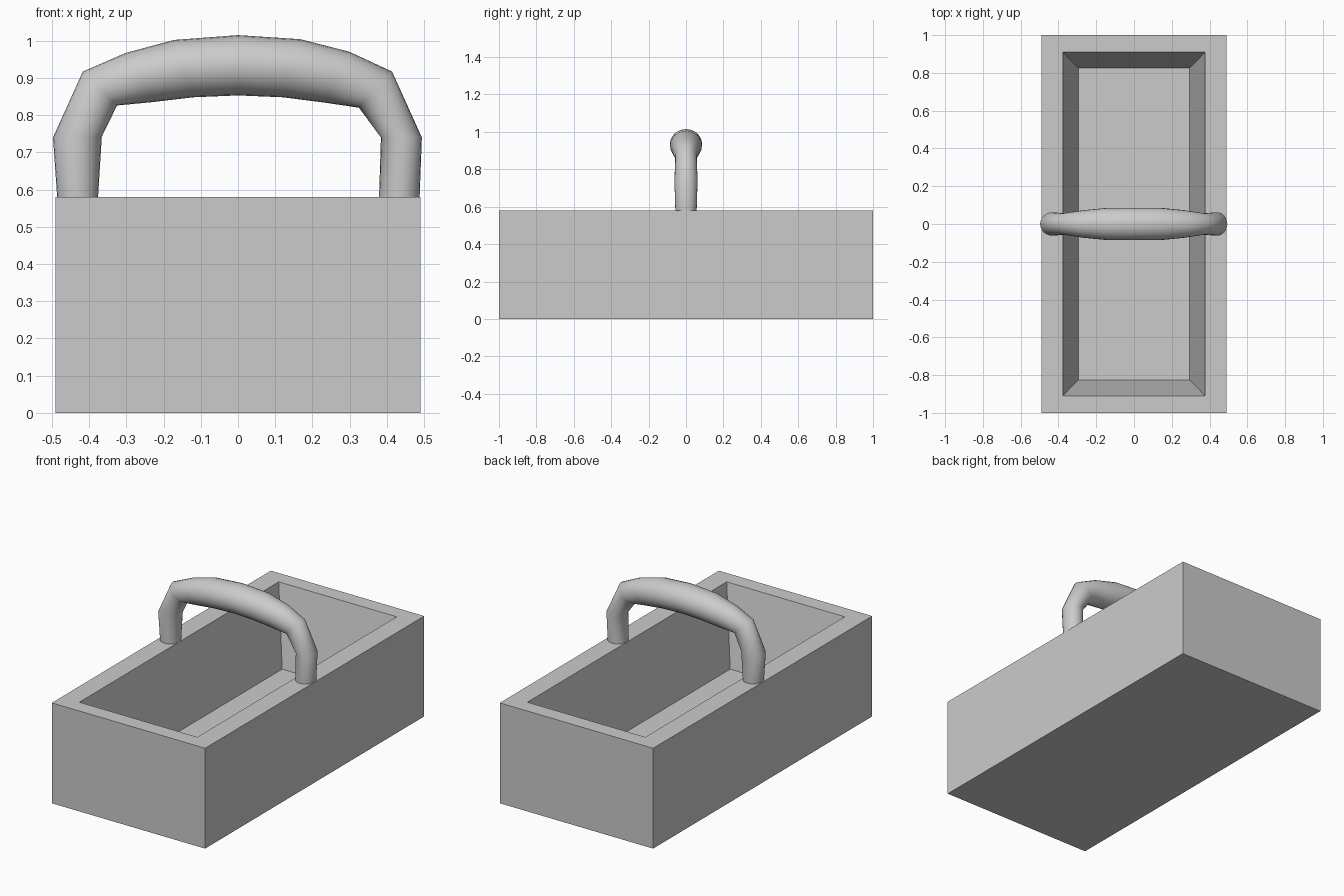
import bpy, bmesh, math

if "Cube" in bpy.data.objects:
    bpy.data.objects.remove(bpy.data.objects["Cube"])


def finish(name, bm, smooth=False):
    bmesh.ops.recalc_face_normals(bm, faces=bm.faces)
    me = bpy.data.meshes.new(name)
    bm.to_mesh(me)
    bm.free()
    ob = bpy.data.objects.new(name, me)
    bpy.context.collection.objects.link(ob)
    if smooth:
        bpy.context.view_layer.objects.active = ob
        ob.select_set(True)
        bpy.ops.object.shade_smooth_by_angle(angle=math.radians(50))
        ob.select_set(False)
    return ob


def loft(bm, rings):
    """Join successive rings of points with quads and cap both ends."""
    loops = [[bm.verts.new(p) for p in ring] for ring in rings]
    n = len(loops[0])
    for a, b in zip(loops, loops[1:]):
        for i in range(n):
            j = (i + 1) % n
            bm.faces.new((a[i], a[j], b[j], b[i]))
    bm.faces.new(loops[0])
    bm.faces.new(loops[-1])


def rect(hx, hy, z):
    return [(-hx, -hy, z), (hx, -hy, z), (hx, hy, z), (-hx, hy, z)]


# Open box: outer wall, flat rim, tapered cavity, floor
bm = bmesh.new()
loft(bm, [rect(0.49, 1.0, 0), rect(0.49, 1.0, 0.58),
          rect(0.377, 0.91, 0.58), rect(0.295, 0.825, 0.13)])
finish("tray_box", bm)

# Handle stations: outer x, outer z, inner x, inner z, half width in y
stations = [
    (-0.486, 0.58, -0.376, 0.58, 0.057),
    (-0.497, 0.74, -0.366, 0.742, 0.062),
    (-0.417, 0.917, -0.325, 0.826, 0.057),
    (-0.302, 0.967, -0.230, 0.835, 0.073),
    (-0.172, 1.002, -0.120, 0.848, 0.085),
    (0.0, 1.015, 0.0, 0.853, 0.086),
    (0.168, 1.004, 0.120, 0.848, 0.085),
    (0.300, 0.970, 0.230, 0.834, 0.073),
    (0.414, 0.917, 0.325, 0.820, 0.057),
    (0.494, 0.74, 0.384, 0.74, 0.062),
    (0.488, 0.58, 0.379, 0.58, 0.057),
]


def handle_ring(ox, oz, ix, iz, ry, n=24):
    ring = []
    for k in range(n):
        a = 2 * math.pi * k / n
        t = (1 - math.cos(a)) / 2
        ring.append((ox + (ix - ox) * t, ry * math.sin(a), oz + (iz - oz) * t))
    return ring


# Arched carrying handle, thicker in the middle
bm = bmesh.new()
loft(bm, [handle_ring(*s) for s in stations])
finish("carry_handle", bm, smooth=True)
